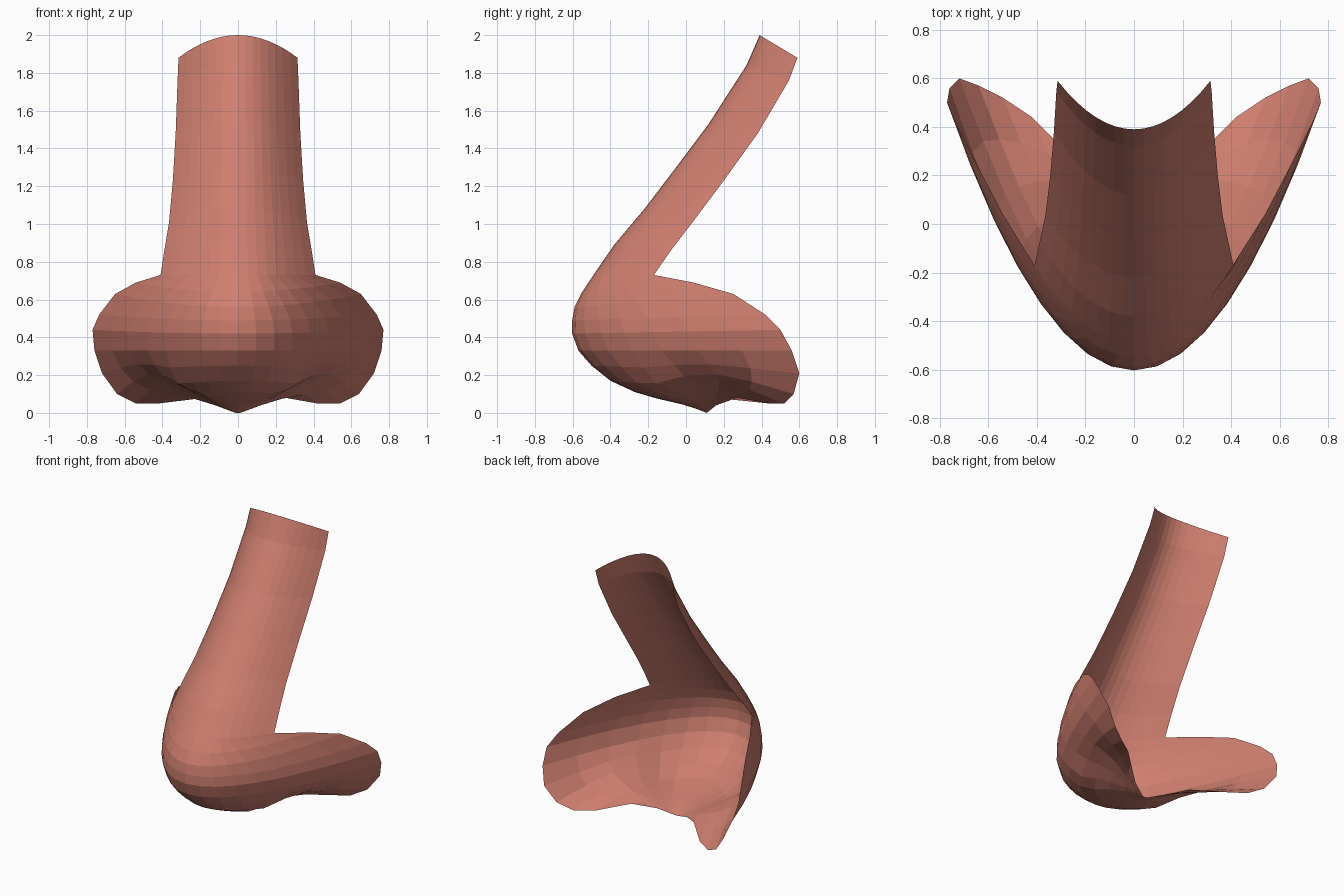
import bpy, bmesh, math

if "Cube" in bpy.data.objects:
    bpy.data.objects.remove(bpy.data.objects["Cube"])

# Each row: centre-line (y, z), right-hand open edge (x, y, z), nostril weight
ROWS = [
    # bridge
    (.39, 2.0, .315, .59, 1.88, 0), (.32, 1.84, .32, .545, 1.76, 0),
    (.12, 1.53, .33, .38, 1.48, 0), (-.06, 1.29, .345, .20, 1.23, 0),
    (-.22, 1.08, .365, .035, 1.01, 0), (-.38, .89, .39, -.08, .86, 0),
    (-.49, .73, .41, -.17, .73, 0),
    # tip and wings
    (-.55, .64, .54, .04, .69, 0), (-.59, .56, .65, .25, .63, 0),
    (-.603, .49, .735, .42, .52, 0), (-.603, .42, .77, .50, .44, 0),
    (-.57, .33, .76, .56, .33, 0), (-.50, .25, .72, .60, .21, .35),
    # underside, narrowing to the central foot
    (-.40, .17, .64, .57, .10, .9), (-.27, .11, .54, .52, .05, 1),
    (-.15, .075, .42, .44, .05, .8), (-.02, .045, .25, .27, .08, .2),
    (.06, .02, .12, .16, .04, 0), (.11, 0, .02, .112, .002, 0),
]
HALF = 8                      # columns on each side of the centre
NOSTRIL = (.42, .20, .19, .22)  # x, y, radius, depth


def point(row, s):
    """Point on a parabolic row, s running from -1 to 1 across the nose."""
    yc, zc, xe, ye, ze, weight = row
    a = abs(s)
    x, y, z = xe * s, yc + (ye - yc) * a ** 2, zc + (ze - zc) * a ** 2
    # press the nostril hollow up into the underside, leaving the edge alone
    nx, ny, rad, depth = NOSTRIL
    d2 = (abs(x) - nx) ** 2 + (y - ny) ** 2
    z += weight * depth * math.exp(-d2 / rad ** 2) * (1 - a ** 4)
    return x, y, z


# Open nose shell
bm = bmesh.new()
grid = [[bm.verts.new(point(r, i / HALF)) for i in range(-HALF, HALF + 1)]
        for r in ROWS]
for r0, r1 in zip(grid, grid[1:]):
    for i in range(2 * HALF):
        bm.faces.new((r0[i], r1[i], r1[i + 1], r0[i + 1]))
bmesh.ops.remove_doubles(bm, verts=bm.verts, dist=.004)

# Soften the hollow of the nostrils
hollow = [v for v in bm.verts
          if not v.is_boundary and v.co.z < .32 and .15 < abs(v.co.x) < .66
          and v.co.y > -.15]
for _ in range(3):
    bmesh.ops.smooth_vert(bm, verts=hollow, factor=.5, use_axis_x=True,
                          use_axis_y=True, use_axis_z=True)

mesh = bpy.data.meshes.new("nose_shell")
bm.to_mesh(mesh)
bm.free()
skin = bpy.data.materials.new("salmon skin")
skin.diffuse_color = (.62, .21, .16, 1)
skin.use_nodes = True
skin.node_tree.nodes["Principled BSDF"].inputs["Base Color"].default_value = skin.diffuse_color
mesh.materials.append(skin)
nose = bpy.data.objects.new("nose_shell", mesh)
bpy.context.collection.objects.link(nose)
